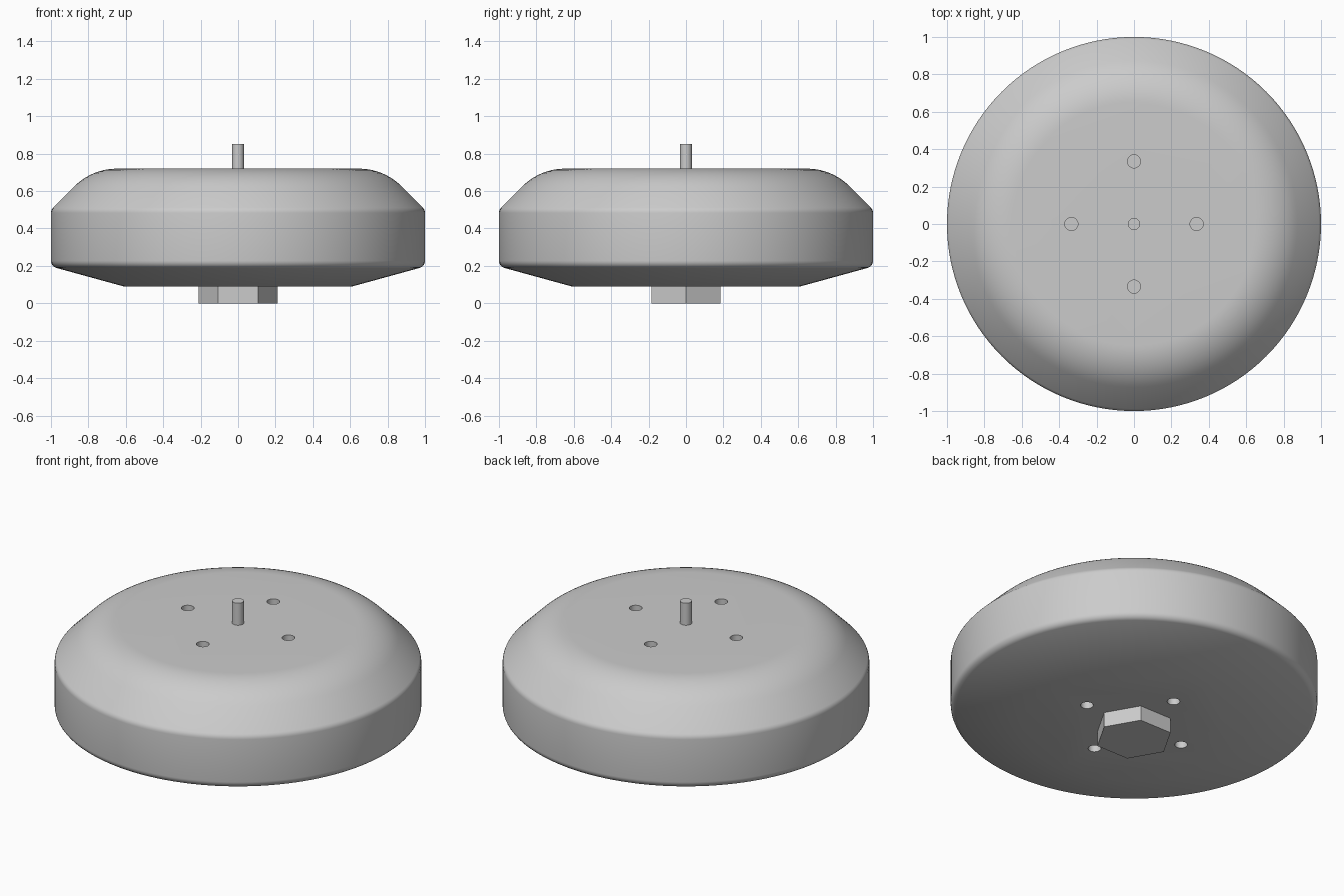
import bpy
import bmesh
import math
from mathutils import Matrix, Vector

cube = bpy.data.objects.get("Cube")
if cube:
    bpy.data.objects.remove(cube, do_unlink=True)

grey = bpy.data.materials.new("mid_grey")
grey.use_nodes = True
colour = (0.6, 0.6, 0.6, 1)
grey.diffuse_color = colour
grey.node_tree.nodes["Principled BSDF"].inputs["Base Color"].default_value = colour


def make_object(name, bm):
    bmesh.ops.recalc_face_normals(bm, faces=bm.faces)
    mesh = bpy.data.meshes.new(name)
    bm.to_mesh(mesh)
    bm.free()
    mesh.materials.append(grey)
    obj = bpy.data.objects.new(name, mesh)
    bpy.context.collection.objects.link(obj)
    return obj


def add_prism(bm, sides, radius, low, high, x=0, y=0):
    bmesh.ops.create_cone(
        bm, cap_ends=True, segments=sides, radius1=radius, radius2=radius,
        depth=high - low, matrix=Matrix.Translation((x, y, (low + high) / 2)))


def fillet(before, corner, after, radius, steps):
    """Points of an arc that rounds one corner of the profile."""
    a = (before - corner).normalized()
    b = (after - corner).normalized()
    half = math.acos(a.dot(b)) / 2
    centre = corner + (a + b).normalized() * radius / math.sin(half)
    start = corner + a * radius / math.tan(half) - centre
    end = corner + b * radius / math.tan(half) - centre
    return [centre + start.lerp(end, i / steps).normalized() * radius
            for i in range(steps + 1)]


def shade_smooth(obj):
    bpy.ops.object.select_all(action="DESELECT")
    obj.select_set(True)
    bpy.context.view_layer.objects.active = obj
    bpy.ops.object.shade_smooth_by_angle(angle=math.radians(30))


# Round housing: turned profile with rounded corners
base, lower, upper, shoulder, top = [Vector(p) for p in (
    (0.61, 0.09), (1, 0.197), (1, 0.5), (0.78, 0.72), (0, 0.72))]
profile = [base]
profile += fillet(base, lower, upper, 0.04, 5)
profile += fillet(lower, upper, shoulder, 0.04, 3)
profile += fillet(upper, shoulder, top, 0.32, 10)

SEGMENTS = 128
bm = bmesh.new()
rings = []
for p in profile:
    rings.append([bm.verts.new((p.x * math.cos(a), p.x * math.sin(a), p.y))
                  for a in (math.tau * i / SEGMENTS for i in range(SEGMENTS))])
for r, s in zip(rings, rings[1:]):
    for i in range(SEGMENTS):
        j = (i + 1) % SEGMENTS
        bm.faces.new((r[i], r[j], s[j], s[i]))
bm.faces.new(rings[0][::-1])
bm.faces.new(rings[-1])
housing = make_object("housing", bm)

# Blind screw holes, four above and four below
bm = bmesh.new()
for x, y in ((1, 0), (0, 1), (-1, 0), (0, -1)):
    for low, high in ((0.57, 0.8), (0, 0.24)):
        add_prism(bm, 32, 0.035, low, high, x * 0.335, y * 0.335)
cutter = make_object("hole_cutter", bm)
cut = housing.modifiers.new("screw_holes", "BOOLEAN")
cut.object = cutter
cut.solver = "EXACT"
bpy.context.view_layer.objects.active = housing
bpy.ops.object.modifier_apply(modifier=cut.name)
bpy.data.objects.remove(cutter, do_unlink=True)
shade_smooth(housing)

# Central pin on top
bm = bmesh.new()
add_prism(bm, 32, 0.032, 0.70, 0.853)
shade_smooth(make_object("centre_pin", bm))

# Hexagonal boss underneath, corners pointing left and right
bm = bmesh.new()
add_prism(bm, 6, 0.212, 0, 0.1)
bmesh.ops.rotate(bm, verts=bm.verts, matrix=Matrix.Rotation(math.pi / 6, 3, "Z"))
make_object("hex_boss", bm)
